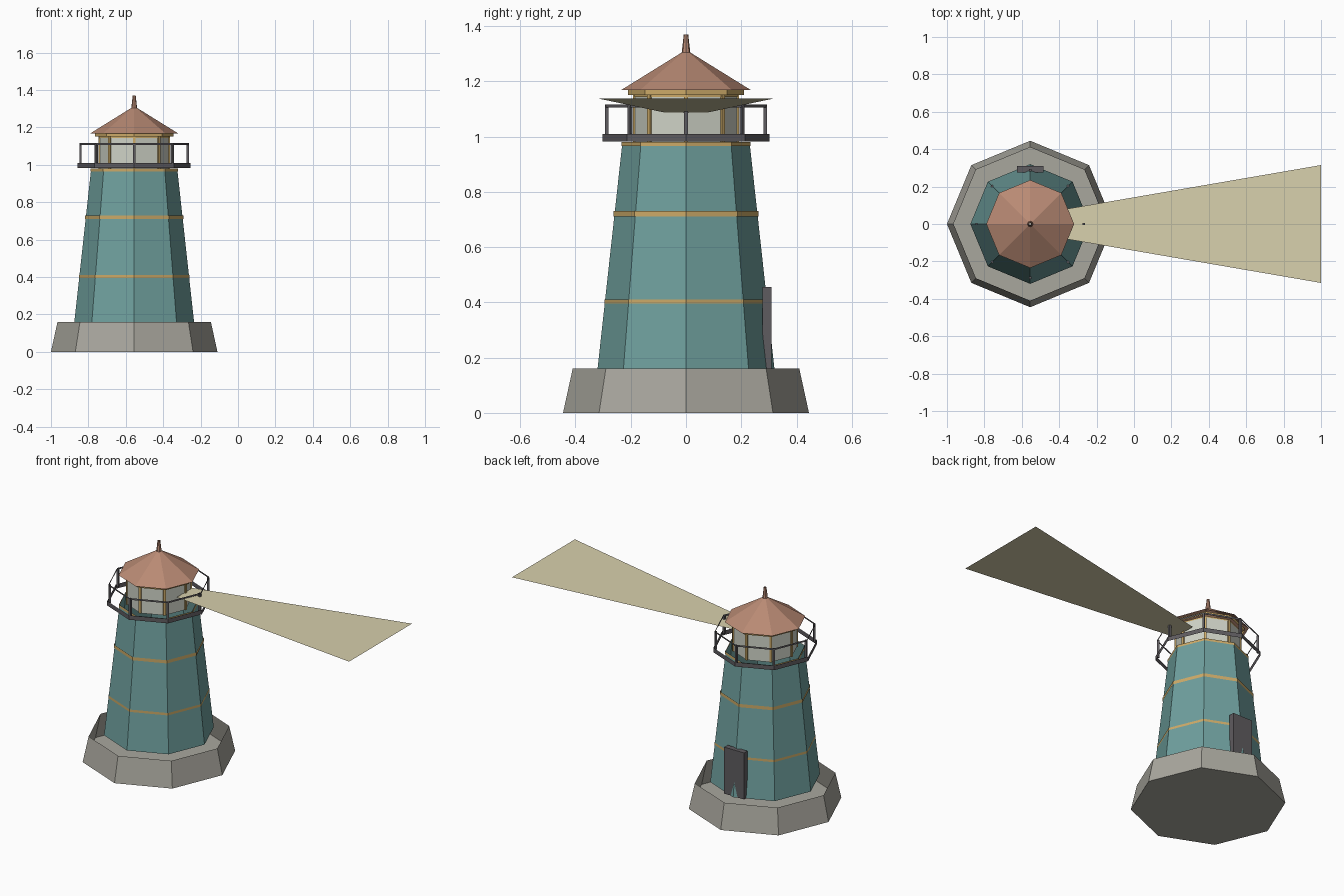
import bpy, bmesh, math
from mathutils import Matrix, Vector

cube = bpy.data.objects.get("Cube")
if cube:
    bpy.data.objects.remove(cube, do_unlink=True)

CX = -0.555  # tower axis
SIDES = 8


def material(name, hex_code):
    srgb = [int(hex_code[i:i + 2], 16) / 255 for i in (0, 2, 4)]
    rgba = [((c + 0.055) / 1.055) ** 2.4 for c in srgb] + [1]
    m = bpy.data.materials.new(name)
    m.use_nodes = True
    m.diffuse_color = rgba
    m.node_tree.nodes["Principled BSDF"].inputs["Base Color"].default_value = rgba
    return m


stone = material("stone grey", "a9a79e")
teal = material("teal paint", "6fa09e")
gold = material("gold trim", "cdab69")
iron = material("dark iron", "5f5c60")
glass = material("pale glass", "d0d4c8")
copper = material("copper roof", "b98a74")
light = material("beam cream", "d8d0ac")


def finish(name, bm, mat):
    mesh = bpy.data.meshes.new(name)
    bm.to_mesh(mesh)
    bm.free()
    mesh.materials.append(mat)
    obj = bpy.data.objects.new(name, mesh)
    bpy.context.collection.objects.link(obj)
    return obj


def shell(name, mat, r_low, r_high, z_low, z_high, floor=False):
    """Open eight-sided wall around the tower axis."""
    bm = bmesh.new()
    place = Matrix.Translation((CX, 0, (z_low + z_high) / 2))
    bmesh.ops.create_cone(bm, cap_ends=floor, segments=SIDES, radius1=r_low,
                          radius2=r_high, depth=z_high - z_low, matrix=place)
    if floor:
        tops = [f for f in bm.faces if f.normal.z > 0.9]
        bmesh.ops.delete(bm, geom=tops, context='FACES_ONLY')
    return finish(name, bm, mat)


def add_box(bm, centre, size, turn=0):
    m = (Matrix.Translation(centre) @ Matrix.Rotation(turn, 4, 'Z')
         @ Matrix.Diagonal((*size, 1)))
    bmesh.ops.create_cube(bm, size=1, matrix=m)


def uprights(name, mat, radius, width, z_low, z_high):
    """One square bar at each corner of the octagon."""
    bm = bmesh.new()
    for i in range(SIDES):
        a = math.tau * i / SIDES
        spot = (CX + radius * math.cos(a), radius * math.sin(a), (z_low + z_high) / 2)
        add_box(bm, spot, (width, width, z_high - z_low), a)
    return finish(name, bm, mat)


# Foundation and tower
shell("foundation", stone, 0.445, 0.41, 0, 0.16, floor=True)
shell("tower_wall", teal, 0.32, 0.23, 0.16, 0.98)

# Gold bands
shell("lower_band", gold, 0.295, 0.295, 0.395, 0.41)
shell("middle_band", gold, 0.263, 0.263, 0.71, 0.73)
shell("upper_band", gold, 0.234, 0.234, 0.965, 0.98)

# Gallery
shell("gallery_ring", iron, 0.302, 0.302, 0.982, 1.01)
shell("gallery_rail", iron, 0.293, 0.293, 1.105, 1.116)
uprights("gallery_posts", iron, 0.287, 0.013, 1.0, 1.112)

# Lantern room
shell("lantern_glass", glass, 0.187, 0.187, 0.98, 1.15)
uprights("lantern_mullions", gold, 0.184, 0.015, 0.98, 1.15)
shell("lantern_frame", gold, 0.19, 0.19, 1.143, 1.152)
shell("cornice", gold, 0.21, 0.21, 1.15, 1.17)

# Roof and finial
shell("roof", copper, 0.235, 0.006, 1.168, 1.31)
shell("finial", copper, 0.016, 0.008, 1.3, 1.37)

# Door on the back
bm = bmesh.new()
add_box(bm, (CX, 0.293, 0.308), (0.14, 0.034, 0.295))
finish("door", bm, iron)

# Light beam: a thin flat sheet widening away from the lantern
bm = bmesh.new()
near, far = (-0.375, 0.078, 1.087), (1.0, 0.315, 1.137)
corners = [(x, s * y, z) for (x, y, z), s in
           ((near, -1), (far, -1), (far, 1), (near, 1))]
bm.faces.new([bm.verts.new(c) for c in corners])
bm.normal_update()
finish("light_beam", bm, light)
